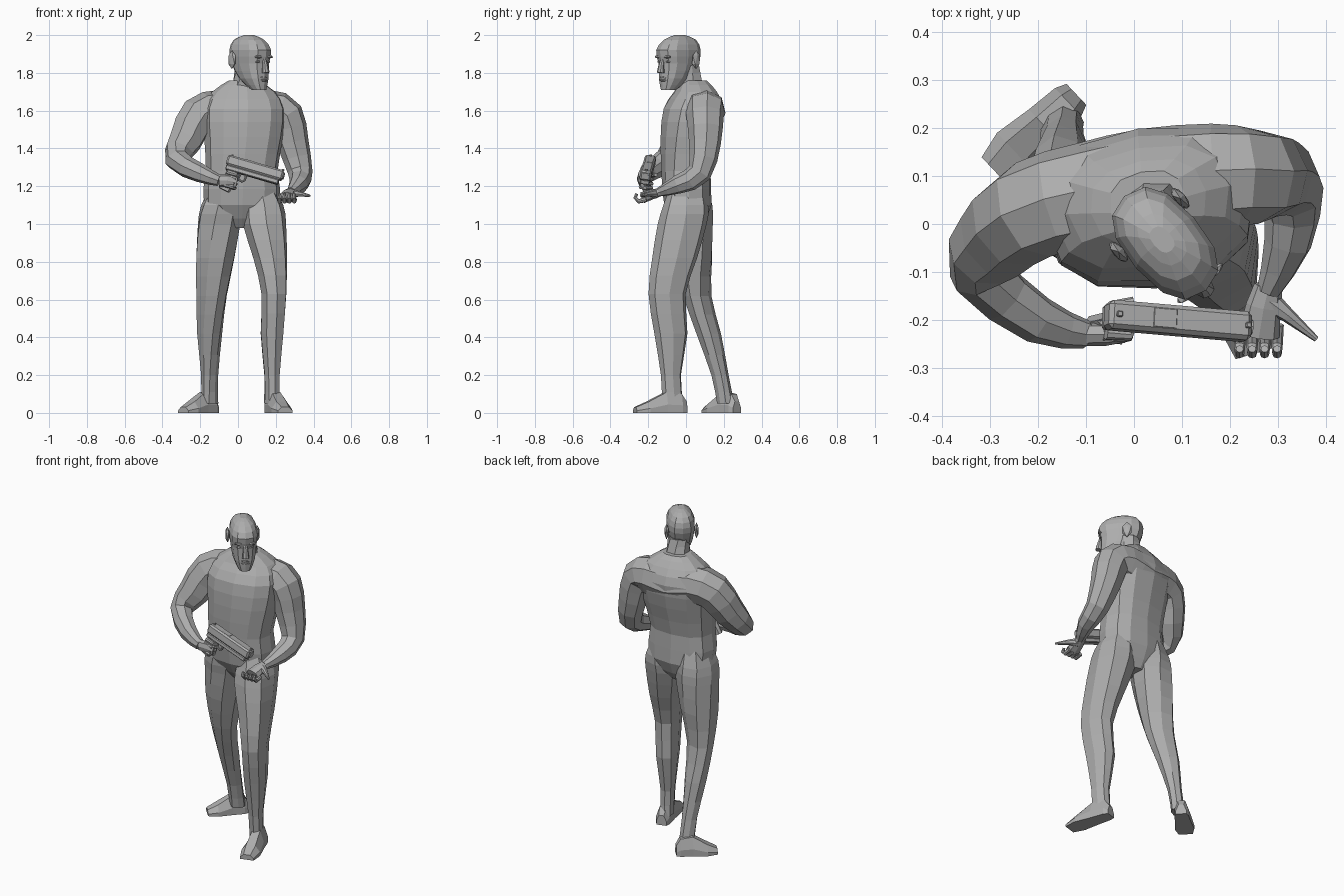
import bpy, bmesh
from math import cos, sin, pi, radians, copysign
from mathutils import Vector, Matrix

default_cube = bpy.data.objects.get("Cube")
if default_cube:
    bpy.data.objects.remove(default_cube)

X, Y, Z = Matrix.Identity(3)
WORLD = Matrix.Identity(4)

grey = bpy.data.materials.new("plain_grey")
grey.use_nodes = True
grey.diffuse_color = (.42, .42, .42, 1)
shader = grey.node_tree.nodes["Principled BSDF"]
shader.inputs["Base Color"].default_value = grey.diffuse_color


def finish(name, bm, matrix):
    bmesh.ops.recalc_face_normals(bm, faces=bm.faces)
    mesh = bpy.data.meshes.new(name)
    bm.to_mesh(mesh)
    bm.free()
    mesh.materials.append(grey)
    part = bpy.data.objects.new(name, mesh)
    part.matrix_world = matrix
    bpy.context.collection.objects.link(part)


def loft(name, sections, matrix):
    """Skin a list of equal-length point loops and cap both ends."""
    bm = bmesh.new()
    loops = [[bm.verts.new(point) for point in section] for section in sections]
    for lower, upper in zip(loops, loops[1:]):
        for i in range(len(lower)):
            bm.faces.new((lower[i - 1], lower[i], upper[i], upper[i - 1]))
    bm.faces.new(loops[0])
    bm.faces.new(loops[-1])
    finish(name, bm, matrix)


def ring(centre, across, along, sides, power):
    """Rounded loop; a power under one makes it squarer."""
    def squared(value):
        return copysign(abs(value) ** power, value)
    angles = [2 * pi * i / sides for i in range(sides)]
    return [centre + across * squared(cos(a)) + along * squared(sin(a)) for a in angles]


def halved(rows):
    """Add a smoothly curved in-between row after every row."""
    rows = [Vector(row) for row in rows]
    result = []
    for i, (here, following) in enumerate(zip(rows, rows[1:])):
        before = rows[max(i - 1, 0)]
        after = rows[min(i + 2, len(rows) - 1)]
        middle = (here + following) / 2
        result += [here, middle + (here + following - before - after) / 16]
    return result + rows[-1:]


def column(name, rows, sides=8, twist=0, matrix=WORLD):
    """Level rings given as x, y, z, half width and half depth."""
    rows = halved(rows)
    sections = []
    for i, (x, y, z, width, depth) in enumerate(rows):
        spin = Matrix.Rotation(radians(twist * i / len(rows)), 3, "Z")
        sections.append(ring(Vector((x, y, z)), spin @ X * width, spin @ Y * depth, sides, .8))
    loft(name, sections, matrix)


def limb(name, rows, ref=Z, flat=1, matrix=WORLD):
    """Rings square to a path given as x, y, z and radius."""
    points = [Vector(row[:3]) for row in rows]
    across, sections = ref, []
    for i, point in enumerate(points):
        ahead = (points[min(i + 1, len(points) - 1)] - points[max(i - 1, 0)]).normalized()
        across = (across - ahead * across.dot(ahead)).normalized()
        radius = rows[i][3]
        sections.append(ring(point, across * radius, ahead.cross(across) * radius * flat, 8, .9))
    loft(name, sections, matrix)


def tube(name, path, start, end, ref=Z, flat=1, matrix=WORLD):
    """Limb whose radius tapers evenly from start to end."""
    step = (end - start) / (len(path) - 1)
    limb(name, [(*point, start + step * i) for i, point in enumerate(path)], ref, flat, matrix)


def ball(name, centre, size, matrix):
    bm = bmesh.new()
    bmesh.ops.create_icosphere(bm, subdivisions=1, radius=1)
    bmesh.ops.scale(bm, vec=size, verts=bm.verts)
    bmesh.ops.translate(bm, vec=centre, verts=bm.verts)
    finish(name, bm, matrix)


def block(name, centre, size, matrix, bevel):
    bm = bmesh.new()
    bmesh.ops.create_cube(bm, size=1)
    bmesh.ops.scale(bm, vec=size, verts=bm.verts)
    bmesh.ops.translate(bm, vec=centre, verts=bm.verts)
    bmesh.ops.bevel(bm, geom=bm.edges[:], offset=bevel, segments=1, affect="EDGES")
    finish(name, bm, matrix)


def foot(name, heel, toe):
    """Sloping wedge from heel to toe with a flat sole."""
    heel, toe = Vector(heel), Vector(toe)
    side = (toe - heel).cross(Z).normalized()
    sections = []
    for t, width, height in ((0, .03, .06), (.1, .04, .1), (.4, .045, .11),
                             (.75, .055, .06), (1, .04, .03)):
        middle = heel.lerp(toe, t)
        outline = ((-1, 0), (1, 0), (1, .4), (.5, 1), (-.5, 1), (-1, .4))
        sections.append([middle + side * width * u + Z * height * v for u, v in outline])
    loft(name, sections, WORLD)


# Torso and neck
column("torso", [
    (.02, .02, .98, .05, .06), (.02, .01, 1.1, .2, .125), (.02, 0, 1.28, .19, .13),
    (.03, .02, 1.46, .21, .155), (.03, .04, 1.61, .22, .16), (.03, .05, 1.7, .17, .11),
    (.03, .04, 1.76, .08, .07)], sides=12, twist=13)
column("neck", [(.03, .04, 1.68, .1, .08), (.04, .02, 1.75, .07, .07),
                (.05, 0, 1.84, .06, .07)], twist=40)

# Legs, the right one trailing
column("left_leg", [
    (.11, .01, 1.24, .06, .08), (.135, 0, 1.1, .105, .12), (.14, -.02, 1, .115, .13),
    (.17, -.06, .82, .09, .12), (.19, -.1, .63, .067, .1), (.18, -.08, .42, .06, .09),
    (.18, -.08, .2, .04, .055), (.18, -.07, .05, .04, .06)], twist=20)
column("right_leg", [
    (-.07, .02, 1.24, .06, .08), (-.09, .02, 1.1, .105, .12), (-.1, .03, 1, .115, .115),
    (-.12, .04, .82, .105, .1), (-.14, .06, .62, .085, .067), (-.15, .12, .42, .065, .06),
    (-.15, .18, .2, .04, .045), (-.15, .21, .05, .04, .045)], twist=-50)
foot("left_foot", (.17, 0, 0), (.25, -.27, 0))
foot("right_foot", (-.12, .27, 0), (-.29, .11, 0))

# Both arms run through the shoulders as one form, from wrist to wrist
limb("arms_and_shoulders", halved([
    (-.1, -.23, 1.23, .03), (-.2, -.2, 1.27, .05), (-.32, -.1, 1.34, .065),
    (-.28, -.03, 1.44, .09), (-.21, .03, 1.57, .105), (-.1, .06, 1.6, .11),
    (.03, .08, 1.58, .12), (.17, .1, 1.6, .11), (.25, .1, 1.57, .1),
    (.29, .1, 1.43, .085), (.33, .07, 1.27, .065), (.32, -.04, 1.21, .05),
    (.28, -.14, 1.17, .025)]))

# Left hand, palm up with curled fingers and the thumb out
tube("left_palm", [(.28, -.13, 1.17), (.27, -.17, 1.16), (.26, -.23, 1.14)], .03, .043, X, .7)
for i in range(4):
    x = .22 + .026 * i
    tube("left_finger", [(x, -.21, 1.13), (x, -.25, 1.12), (x, -.27, 1.14), (x, -.26, 1.16)],
         .014, .008, X)
tube("left_thumb", [(.28, -.16, 1.16), (.32, -.19, 1.16), (.38, -.24, 1.15)], .025, .006)

# Head, shaped facing forward and then turned to its left
turn = Matrix.Translation((.065, -.04, 0)) @ Matrix.Rotation(radians(41), 4, "Z")
column("head", [
    (0, -.07, 1.71, .035, .04), (0, -.03, 1.77, .063, .085), (0, 0, 1.85, .075, .115),
    (0, 0, 1.92, .08, .13), (0, .01, 1.975, .058, .095), (0, .01, 2, .02, .03)],
    sides=12, matrix=turn)
tube("nose", [(0, -.11, 1.88), (0, -.12, 1.84), (0, -.125, 1.8)], .01, .02, X, matrix=turn)
ball("chin", (0, -.09, 1.73), (.03, .018, .022), turn)
for z in (1.76, 1.775):
    ball("lip", (0, -.105, z), (.03, .015, .008), turn)
for side in (-1, 1):
    ball("brow", (side * .035, -.11, 1.885), (.03, .012, .01), turn)
    ball("eye", (side * .035, -.1, 1.86), (.016, .014, .008), turn)
    ball("ear", (side * .085, .05, 1.87), (.013, .03, .05), turn)

# Pistol, shaped with the muzzle along x and then aimed
aim = (Matrix.Translation((-.06, -.19, 1.33)) @ Matrix.Rotation(radians(-5), 4, "Z")
       @ Matrix.Rotation(radians(16), 4, "Y") @ Matrix.Rotation(radians(-8), 4, "X"))
block("slide", (.155, 0, .01), (.31, .06, .055), aim, .009)
block("frame", (.15, 0, -.03), (.29, .05, .025), aim, .004)
block("ejection_port", (.12, 0, .035), (.05, .04, .008), aim, .001)
for x in (.02, .3):
    block("sight", (x, 0, .04), (.012, .012, .01), aim, .002)
tube("muzzle", [(.3, 0, .01), (.315, 0, .01)], .017, .017, matrix=aim)
tube("grip", [(.05, 0, -.03), (.03, 0, -.15)], .034, .032, X, .65, aim)
tube("trigger_guard", [(.12, 0, -.04), (.12, 0, -.07), (.11, 0, -.08), (.06, 0, -.07)],
     .006, .006, Y, matrix=aim)
tube("trigger", [(.09, 0, -.04), (.086, 0, -.07)], .006, .004, Y, matrix=aim)

# Right hand wrapped round the grip
tube("right_palm", [(-.1, -.23, 1.23), (-.06, -.23, 1.23), (-.01, -.22, 1.22)],
     .034, .034, flat=.7)
for i in range(4):
    z = -.055 - .023 * i
    tube("right_finger", [(.02, -.03, z), (.07, -.03, z), (.08, 0, z), (.06, .03, z)],
         .013, .009, matrix=aim)
tube("right_thumb", [(-.06, -.21, 1.25), (-.04, -.17, 1.26), (0, -.16, 1.26)], .017, .009)
